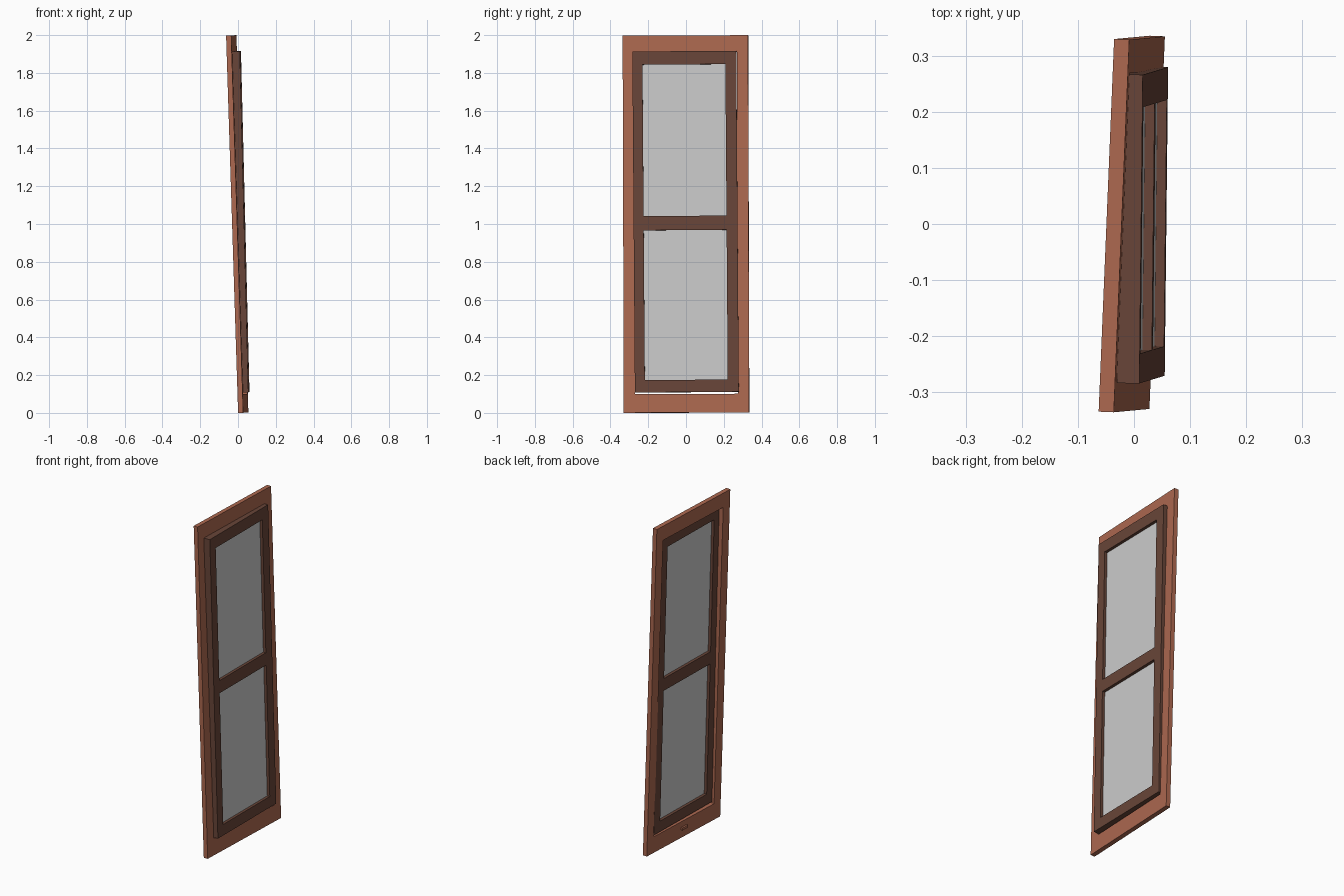
import bpy, bmesh
from mathutils import Matrix

if "Cube" in bpy.data.objects:
    bpy.data.objects.remove(bpy.data.objects["Cube"])


def material(name, rgb):
    m = bpy.data.materials.new(name)
    m.diffuse_color = (*rgb, 1)
    m.use_nodes = True
    m.node_tree.nodes["Principled BSDF"].inputs["Base Color"].default_value = m.diffuse_color
    return m


def lean_matrix(x, y, lean, yaw, roll):
    # small rotations about the mid-height of the window
    return Matrix(((1, yaw, -lean, x + lean),
                   (-yaw, 1, -roll, y + roll),
                   (lean, roll, 1, -lean * x),
                   (0, 0, 0, 1)))


def lattice(name, ys, zs, holes, depth, matrix, mat=None):
    # one-piece slab in the YZ plane with rectangular openings
    bm = bmesh.new()
    grid = [[bm.verts.new((-depth / 2, y, z)) for z in zs] for y in ys]
    for i in range(len(ys) - 1):
        for j in range(len(zs) - 1):
            if (i, j) not in holes:
                bm.faces.new((grid[i][j], grid[i + 1][j], grid[i + 1][j + 1], grid[i][j + 1]))
    out = bmesh.ops.extrude_face_region(bm, geom=bm.faces[:], use_keep_orig=True)
    moved = [g for g in out["geom"] if isinstance(g, bmesh.types.BMVert)]
    bmesh.ops.translate(bm, verts=moved, vec=(depth, 0, 0))
    bmesh.ops.transform(bm, matrix=matrix, verts=bm.verts)
    bmesh.ops.recalc_face_normals(bm, faces=bm.faces)
    me = bpy.data.meshes.new(name)
    bm.to_mesh(me)
    bm.free()
    ob = bpy.data.objects.new(name, me)
    bpy.context.collection.objects.link(ob)
    if mat:
        me.materials.append(mat)
    return ob


light_wood = material("light_wood", (0.42, 0.14, 0.08))
dark_wood = material("dark_wood", (0.14, 0.06, 0.04))

# outer frame, slightly leaning and turned
frame_m = lean_matrix(-0.004, 0, 0.0318, 0.0415, 0.003)
lattice("outer_frame", (-0.332, -0.272, 0.272, 0.332), (0.001, 0.1, 1.91, 1.998),
        {(1, 1)}, 0.027, frame_m, light_wood)

# small catch plate on the back of the bottom rail
lattice("catch_plate", (-0.025, 0.025), (0.05, 0.065), set(), 0.012,
        frame_m @ Matrix.Translation((-0.0175, 0, 0)), light_wood)

# inner sash with two openings, standing proud of the frame
sash_m = lean_matrix(0.0155, -0.002, 0.025, 0.011, 0.0075)
ys = (-0.275, -0.222, 0.217, 0.275)
zs = (0.11, 0.175, 0.968, 1.043, 1.845, 1.915)
lattice("sash", ys, zs, {(1, 1), (1, 3)}, 0.04, sash_m, dark_wood)

# glass panes
for label, lo, hi in (("lower", zs[1], zs[2]), ("upper", zs[3], zs[4])):
    lattice(label + "_pane", (ys[1], ys[2]), (lo, hi), set(), 0.006, sash_m)
